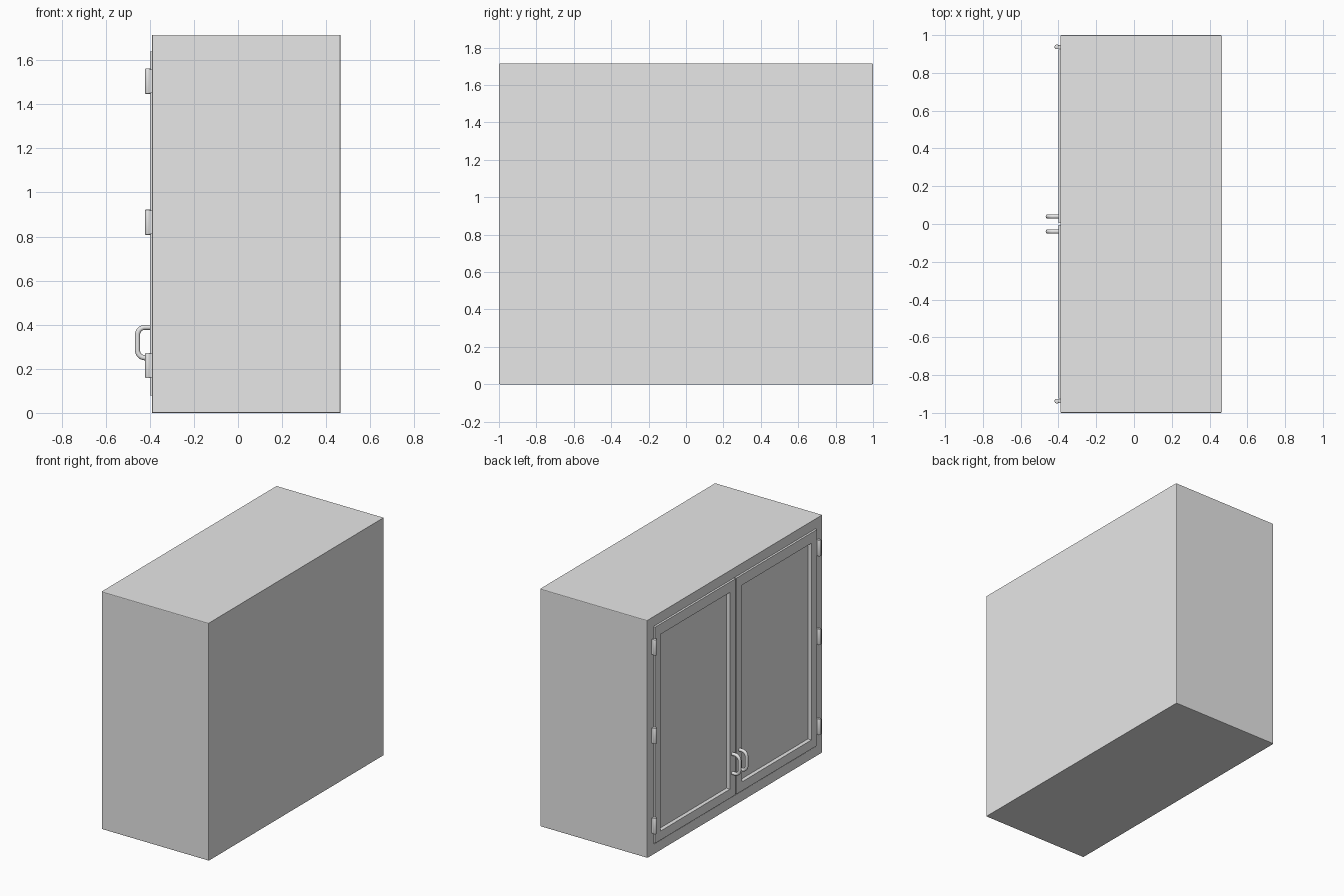
import bpy, bmesh, math
from mathutils import Vector

if "Cube" in bpy.data.objects:
    bpy.data.objects.remove(bpy.data.objects["Cube"])

grey = bpy.data.materials.new("steel_grey")
grey.diffuse_color = (0.8, 0.8, 0.8, 1)
grey.use_nodes = True
grey.node_tree.nodes["Principled BSDF"].inputs["Base Color"].default_value = grey.diffuse_color

FRONT, BACK, TOP = -0.39, 0.465, 1.715   # carcass limits, doors face -x
DOOR = -0.40                             # outer face of the doors
PANEL = -0.372                           # sunken door panel


def finish(name, bm, smooth=False):
    bmesh.ops.recalc_face_normals(bm, faces=bm.faces)
    me = bpy.data.meshes.new(name)
    bm.to_mesh(me)
    bm.free()
    ob = bpy.data.objects.new(name, me)
    bpy.context.collection.objects.link(ob)
    me.materials.append(grey)
    if smooth:
        bpy.ops.object.select_all(action='DESELECT')
        ob.select_set(True)
        bpy.context.view_layer.objects.active = ob
        bpy.ops.object.shade_smooth_by_angle(angle=math.radians(40))
    return ob


def add_box(bm, lo, hi):
    lo, hi = Vector(lo), Vector(hi)
    vs = bmesh.ops.create_cube(bm, size=1)["verts"]
    for v in vs:
        v.co = (lo + hi) / 2 + v.co * (hi - lo)
    return vs


def add_frame(bm, x0, x1, outer, inner):
    """Rectangular ring in the yz plane, from x0 to x1; rects are (y0, z0, y1, z1)."""
    rings = []
    for x, r in ((x0, outer), (x0, inner), (x1, inner), (x1, outer)):
        y0, z0, y1, z1 = r
        rings.append([bm.verts.new((x, y, z)) for y, z in
                      ((y0, z0), (y1, z0), (y1, z1), (y0, z1))])
    for k in range(4):
        a, b = rings[k], rings[(k + 1) % 4]
        for i in range(4):
            j = (i + 1) % 4
            bm.faces.new((a[i], a[j], b[j], b[i]))


# Carcass: closed box with its front opened and pushed in behind the doors
bm = bmesh.new()
add_box(bm, (FRONT, -1, 0), (BACK, 1, TOP))
edges = [e for e in bm.edges if abs(e.verts[0].co.y - e.verts[1].co.y) < 0.01]
bmesh.ops.bevel(bm, geom=edges, offset=0.005, segments=2, affect='EDGES', profile=0.5)
bm.normal_update()
face = max((f for f in bm.faces if f.normal.x < -0.9), key=lambda f: f.calc_area())
bmesh.ops.inset_region(bm, faces=[face], thickness=0.10, depth=0)
new = bmesh.ops.extrude_discrete_faces(bm, faces=[face])["faces"]
bmesh.ops.translate(bm, verts=new[0].verts, vec=(0.06, 0, 0))
finish("carcass", bm)

for side, tag in ((1, "left"), (-1, "right")):
    # Door: raised frame around a sunken panel
    def rect(ya, za, yb, zb):
        return (min(ya * side, yb * side), za, max(ya * side, yb * side), zb)
    bm = bmesh.new()
    add_frame(bm, DOOR, PANEL, rect(0.004, 0.08, 0.925, 1.64),
              rect(0.07, 0.145, 0.86, 1.565))
    finish(tag + "_door_frame", bm)
    bm = bmesh.new()
    y0, z0, y1, z1 = rect(0.05, 0.12, 0.88, 1.59)
    add_box(bm, (PANEL, y0, z0), (PANEL + 0.015, y1, z1))
    finish(tag + "_door_panel", bm)

    # Hinges: round knuckle with a short leaf behind it
    for n, z in enumerate((0.215, 0.865, 1.505)):
        bm = bmesh.new()
        vs = bmesh.ops.create_cone(bm, cap_ends=True, segments=20, radius1=0.0125,
                                   radius2=0.0125, depth=0.115)["verts"]
        caps = [e for e in bm.edges if abs(e.verts[0].co.z - e.verts[1].co.z) < 1e-4]
        bmesh.ops.bevel(bm, geom=caps, offset=0.003, segments=2, affect='EDGES', profile=0.5)
        for v in bm.verts:
            v.co += Vector((-0.4085, 0.938 * side, z))
        y0, _, y1, _ = rect(0.928, 0, 0.948, 0)
        add_box(bm, (-0.408, y0, z - 0.054), (FRONT + 0.004, y1, z + 0.054))
        finish(f"{tag}_hinge_{n + 1}", bm, True)

    # Pull handle: tube swept along a rounded bracket
    r, bend, xo = 0.0115, 0.034, -0.456
    zl, zh = 0.25, 0.388
    path = [(DOOR + 0.005, zl)]
    for cz, start in ((zl + bend, -90), (zh - bend, 180)):
        for k in range(9):
            a = math.radians(start - k * 90 / 8)
            path.append((xo + bend + bend * math.cos(a), cz + bend * math.sin(a)))
    path.append((DOOR + 0.005, zh))
    bm = bmesh.new()
    rings = []
    for i, (x, z) in enumerate(path):
        p, q = path[max(i - 1, 0)], path[min(i + 1, len(path) - 1)]
        t = Vector((q[0] - p[0], 0, q[1] - p[1])).normalized()
        n = Vector((-t.z, 0, t.x))
        c = Vector((x, 0.04 * side, z))
        rings.append([bm.verts.new(c + r * (n * math.cos(u) + Vector((0, 1, 0)) * math.sin(u)))
                      for u in (k * math.tau / 16 for k in range(16))])
    for a, b in zip(rings, rings[1:]):
        for k in range(16):
            j = (k + 1) % 16
            bm.faces.new((a[k], a[j], b[j], b[k]))
    bm.faces.new(rings[0])
    bm.faces.new(rings[-1])
    finish(tag + "_handle", bm, True)
